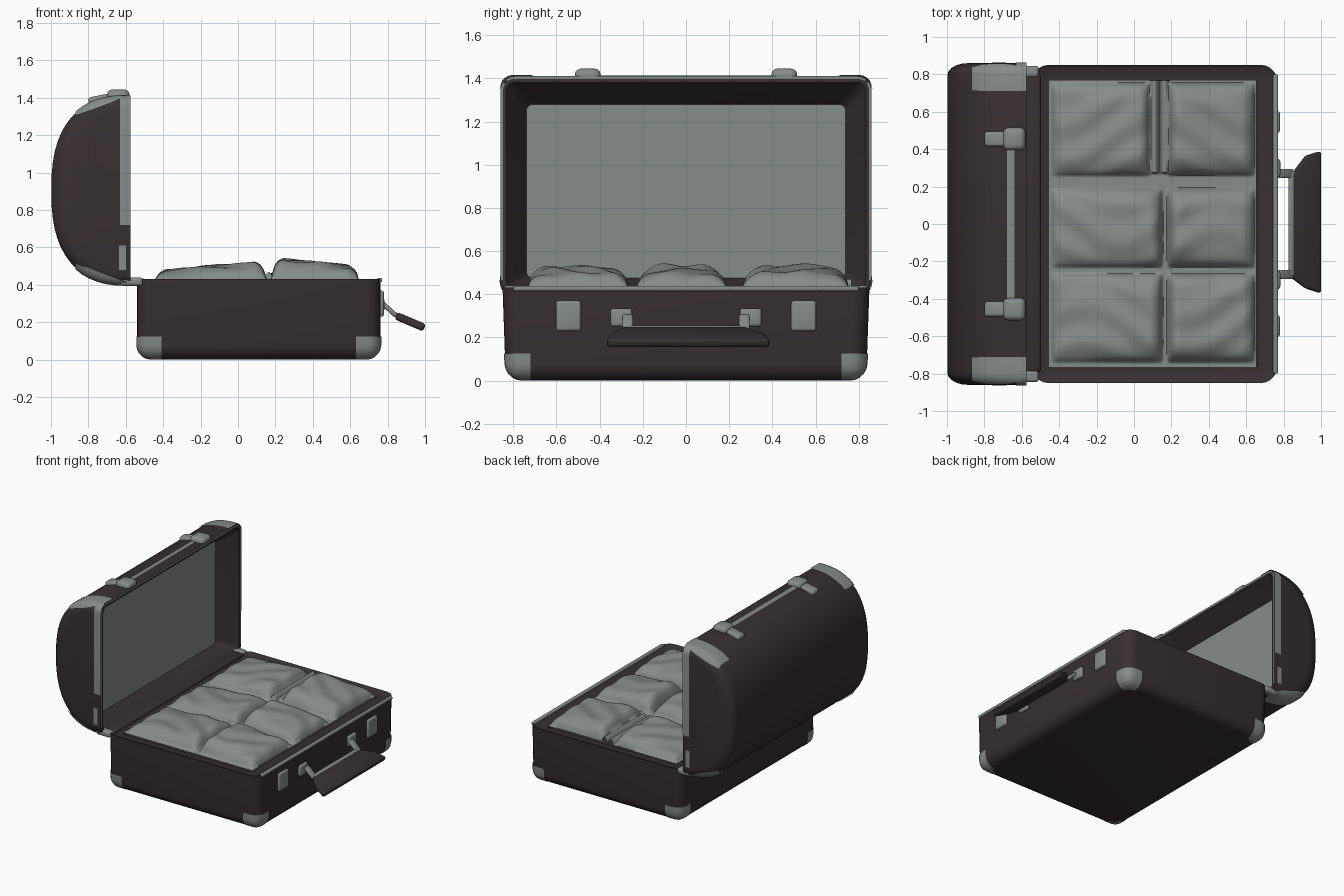
import bpy, bmesh, math
from mathutils import Vector, Matrix

if "Cube" in bpy.data.objects:
    bpy.data.objects.remove(bpy.data.objects["Cube"])


def material(name, rgb):
    m = bpy.data.materials.new(name)
    m.diffuse_color = (*rgb, 1)
    m.use_nodes = True
    m.node_tree.nodes["Principled BSDF"].inputs["Base Color"].default_value = m.diffuse_color
    return m


BROWN = material("dark brown leather", (0.040, 0.029, 0.030))
GREY = material("grey green metal and cloth", (0.235, 0.262, 0.248))


def finish(name, bm, *mats, angle=35, recalc=True):
    if recalc:
        bmesh.ops.recalc_face_normals(bm, faces=bm.faces[:])
    me = bpy.data.meshes.new(name)
    bm.to_mesh(me)
    bm.free()
    for m in mats:
        me.materials.append(m)
    ob = bpy.data.objects.new(name, me)
    bpy.context.collection.objects.link(ob)
    bpy.ops.object.select_all(action='DESELECT')
    ob.select_set(True)
    bpy.context.view_layer.objects.active = ob
    bpy.ops.object.shade_smooth_by_angle(angle=math.radians(angle))
    return ob


def keep(bm, planes):
    """Keep only the part of the mesh in front of every (point, normal) plane."""
    for co, no in planes:
        bmesh.ops.bisect_plane(bm, geom=bm.verts[:] + bm.edges[:] + bm.faces[:],
                               plane_co=co, plane_no=no, clear_inner=True)


def rounded_box(lo, hi, r, flat_top=False, seg=4):
    bm = bmesh.new()
    bmesh.ops.create_cube(bm, size=1)
    lo, hi = Vector(lo), Vector(hi)
    for v in bm.verts:
        v.co = Vector([lo[i] + (v.co[i] + 0.5) * (hi[i] - lo[i]) for i in range(3)])
    edges = [e for e in bm.edges if not (flat_top and all(v.co.z > hi.z - 1e-4 for v in e.verts))]
    bmesh.ops.bevel(bm, geom=edges, offset=r, segments=seg, profile=0.5, affect='EDGES')
    return bm


def block(name, lo, hi, r, mat, tilt=0):
    bm = rounded_box(lo, hi, r, seg=3)
    c = (Vector(lo) + Vector(hi)) / 2
    bmesh.ops.rotate(bm, verts=bm.verts[:], cent=c, matrix=Matrix.Rotation(tilt, 3, 'Y'))
    return finish(name, bm, mat)


# ---- Base tray: slightly tapered rounded box with a softened edge and a sunken top
X0, X1, Y, H = -0.54, 0.762, 0.850, 0.432


def base_shell(g=0.0):
    bm = rounded_box((X0 - g, -Y - g, 0), (X1 + g, Y + g, H), 0.08, flat_top=True, seg=5)
    for v in bm.verts:
        v.co.y *= 0.982 + 0.018 * v.co.z / H
    return bm


bm = base_shell()
top = max(bm.faces, key=lambda f: f.calc_center_median().z)
outer = list(top.verts)
bmesh.ops.inset_region(bm, faces=[top], thickness=0.022)
for v in outer:
    v.co.z -= 0.014
bmesh.ops.inset_region(bm, faces=[top], thickness=0.063)
for v in top.verts:                                  # wider front rim
    if v.co.x > 0.5:
        v.co.x -= 0.02
floor = bmesh.ops.extrude_discrete_faces(bm, faces=[top])["faces"][0]
for v in floor.verts:
    v.co.z = 0.40
finish("base_tray", bm, BROWN)

# Metal corner caps at the foot of the base
for sx, ex in ((-1, X0), (1, X1)):
    for sy in (-1, 1):
        bm = base_shell(0.004)
        keep(bm, [((ex - sx * 0.13, 0, 0), (sx, 0, 0)),
                  ((0, sy * (Y - 0.13), 0), (0, sy, 0)),
                  ((0, 0, 0.125), (0, 0, -1)),
                  ((ex - sx * 0.14, sy * (Y - 0.07), 0), (sx, sy, 0))])
        finish("base_corner_cap", bm, GREY)

# Thin metal edge along the front of the tray
block("tray_edge", (X1 - 0.018, -0.80, 0.415), (X1 + 0.008, 0.80, 0.438), 0.008, GREY)

# ---- Lid: domed back, rounded ends, standing open
XO, ZC, N = -0.575, 0.905, 28


def lid_shell(g=0.0):
    bm, r, rings = bmesh.new(), 0.065, []
    for s, i in [(-1, i) for i in range(5, -1, -1)] + [(1, i) for i in range(6)]:
        a = math.radians(18 * i)
        ins = r * (1 - math.cos(a)) - g
        deep = 0.11 * (1 - math.cos(a)) - g          # softer rounding on the dome
        y = s * (0.86 + g - r + r * math.sin(a))
        ring = []
        for k in range(N + 1):
            t = math.pi * (k / N - 0.5)
            c, sn = max(math.cos(t), 0) ** 0.79, abs(math.sin(t)) ** 0.79
            ring.append(bm.verts.new((XO - (0.423 - deep) * c, y,
                                      ZC + math.copysign(0.505 - ins, t) * sn)))
        rings.append(ring)
    for p, q in zip(rings, rings[1:]):
        for k in range(N):
            bm.faces.new((p[k], p[k + 1], q[k + 1], q[k]))
    bm.faces.new(rings[0])
    bm.faces.new(rings[-1])
    opening = bm.faces.new([p[0] for p in rings] + [p[-1] for p in reversed(rings)])
    bmesh.ops.recalc_face_normals(bm, faces=bm.faces[:])
    return bm, opening


bm, opening = lid_shell()
old = set(bm.faces)
bmesh.ops.inset_region(bm, faces=[opening], thickness=0.012)
for f in bm.faces:                                   # narrow metal lip, not at the hinge
    if f not in old and f.calc_center_median().z > 0.6:
        f.material_index = 1
bmesh.ops.inset_region(bm, faces=[opening], thickness=0.016)
for f in bm.faces:                                   # leather inside the lip
    c = f.calc_center_median()
    if f.material_index and (abs(c.y) < 0.846 and abs(c.z - ZC) < 0.491):
        f.material_index = 0
panel = bmesh.ops.extrude_discrete_faces(bm, faces=[opening])["faces"][0]
for v in panel.verts:                                # sloped walls to the lining
    v.co = (-0.71, v.co.y * 0.74 / 0.832, 0.475 + (v.co.z - 0.428) * 0.805 / 0.954)
panel.material_index = 1
finish("lid", bm, BROWN, GREY)


def lid_piece(name, planes, g=0.006):
    bm, opening = lid_shell(g)
    bmesh.ops.delete(bm, geom=[opening], context='FACES_ONLY')
    keep(bm, planes)
    finish(name, bm, GREY, recalc=False)


# Lid corner caps and rim strips
for s in (-1, 1):
    side = ((0, s * 0.82, 0), (0, s, 0))
    for up, z in ((1, 1.30), (-1, 0.52)):
        lid_piece("lid_corner_cap", [((0, s * 0.71, 0), (0, s, 0)),
                                     ((-0.87, 0, 0), (1, 0, 0)),
                                     ((-0.88, 0, z), (-0.35, 0, up * 0.94))])
    lid_piece("lid_side_rim", [side, ((-0.632, 0, 0), (1, 0, 0)),
                               ((0, 0, 0.72), (0, 0, 1))], 0.004)
    lid_piece("lid_side_tab", [side, ((-0.635, 0, 0), (1, 0, 0)), ((-0.60, 0, 0), (-1, 0, 0)),
                               ((0, 0, 0.48), (0, 0, 1)), ((0, 0, 0.61), (0, 0, -1))], 0.004)
lid_piece("lid_top_rim", [((0, 0, 1.2), (0, 0, 1)), ((-0.68, 0, 0), (1, 0, 0)),
                          ((-0.64, 0, 0), (-1, 0, 0)),
                          ((0, -0.45, 0), (0, 1, 0)), ((0, 0.45, 0), (0, -1, 0))])

# Lid latches and the hinge between lid and tray
for s in (-1, 1):
    block("lid_latch", (-0.70, s * 0.455 - 0.06, 1.385), (-0.58, s * 0.455 + 0.06, 1.445), 0.028, GREY)
    block("latch_tongue", (-0.80, s * 0.455 - 0.04, 1.375), (-0.66, s * 0.455 + 0.04, 1.415),
          0.015, GREY, tilt=-0.2)
    block("hinge_end", (-0.63, s * 0.815 - 0.03, 0.395), (-0.51, s * 0.815 + 0.03, 0.44), 0.015, GREY)
block("hinge_strip", (-0.62, -0.79, 0.40), (-0.50, 0.79, 0.435), 0.012, BROWN)

# ---- Packed clothes: one cloth sheet with six soft bundles
ROWS = [(-0.735, -0.265), (-0.23, 0.19), (0.26, 0.755)]
COLS = [(-0.44, 0.15), (0.18, 0.645)]


def cloth_height(x, y):
    z = 0.425
    for j, (ya, yb) in enumerate(ROWS):
        for i, (xa, xb) in enumerate(COLS):
            if j == 2 and i == 0:
                xb = 0.085                           # leaves room for the belt
            d, e = min(x - xa, xb - x), min(y - ya, yb - y)
            if d <= 0 or e <= 0:
                continue
            u = (x - xa) / (xb - xa)
            puff = 1
            for dist, w in ((d, 0.07), (e, 0.13)):
                t = min(1, dist / w)
                puff *= math.sqrt(1 - (1 - t) ** 2)
            h = 0.045 + 0.050 * u if i == 0 else 0.115 - 0.045 * u
            fold = 0.006 * math.sin(31 * y + 4 * math.sin(6 * x + 2 * j))
            fold += 0.004 * math.sin(23 * x + 9 * y + 3 * i)
            z = max(z, 0.425 + puff * (h + fold))
    if y > 0.27:                                     # two belt ridges in the back row
        for c in (0.11, 0.165):
            z = max(z, 0.425 + 0.045 * (1 - ((x - c) / 0.025) ** 2))
    return z


bm = bmesh.new()
NX, NY = 120, 150
grid = [[bm.verts.new((x, y, cloth_height(x, y)))
         for y in (-0.764 + 1.53 * j / NY for j in range(NY + 1))]
        for x in (-0.454 + 1.11 * i / NX for i in range(NX + 1))]
for i in range(NX):
    for j in range(NY):
        bm.faces.new((grid[i][j], grid[i + 1][j], grid[i + 1][j + 1], grid[i][j + 1]))
finish("packed_clothes", bm, GREY, angle=70, recalc=False)

# ---- Front fittings: latch plates, handle mounts, drooping handle
for s in (-1, 1):
    block("front_latch_plate", (0.752, s * 0.545 - 0.058, 0.23), (0.78, s * 0.545 + 0.058, 0.37),
          0.012, GREY)
    block("handle_mount", (0.75, s * 0.30 - 0.05, 0.25), (0.782, s * 0.30 + 0.05, 0.335), 0.015, GREY)
    block("handle_arm", (0.76, s * 0.27 - 0.025, 0.255), (0.86, s * 0.27 + 0.025, 0.28),
          0.01, GREY, tilt=0.75)
block("handle_bar", (0.825, -0.28, 0.232), (0.865, 0.28, 0.252), 0.008, GREY, tilt=0.4)

bm = bmesh.new()
outline = [(0.0, -0.29), (0.08, -0.345), (0.165, -0.37), (0.165, 0.39), (0.08, 0.365), (0.0, 0.27)]
f = bm.faces.new([bm.verts.new((u, y, -0.021)) for u, y in outline])
top = bmesh.ops.extrude_face_region(bm, geom=[f])["geom"]
bmesh.ops.translate(bm, verts=[v for v in top if isinstance(v, bmesh.types.BMVert)], vec=(0, 0, 0.042))
bmesh.ops.bevel(bm, geom=bm.edges[:], offset=0.015, segments=3, profile=0.5, affect='EDGES')
bmesh.ops.transform(bm, verts=bm.verts[:],
                    matrix=Matrix.Translation((0.845, 0, 0.235)) @ Matrix.Rotation(math.radians(23), 4, 'Y'))
finish("handle_grip", bm, BROWN)
